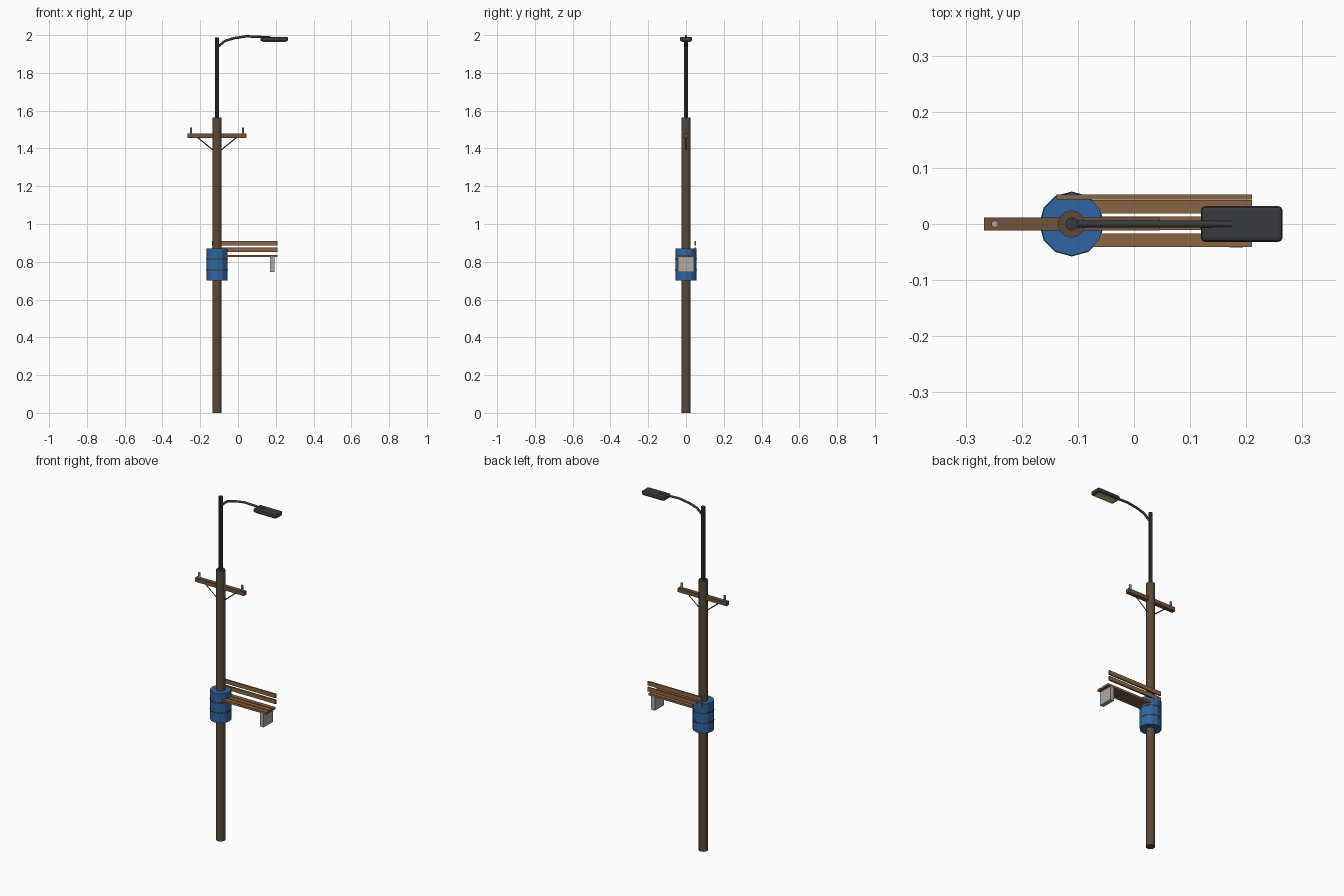
import bpy, math
from mathutils import Vector

if "Cube" in bpy.data.objects:
    bpy.data.objects.remove(bpy.data.objects["Cube"])

PX = -0.111  # pole axis


def mat(name, r, g, b):
    m = bpy.data.materials.new(name)
    m.diffuse_color = (r, g, b, 1)
    m.use_nodes = True
    m.node_tree.nodes["Principled BSDF"].inputs["Base Color"].default_value = m.diffuse_color
    return m


pole_wood = mat("pole_wood", 0.105, 0.066, 0.04)
arm_wood = mat("arm_wood", 0.16, 0.09, 0.045)
bench_wood = mat("bench_wood", 0.26, 0.13, 0.055)
blue = mat("blue_paint", 0.03, 0.13, 0.36)
dark = mat("dark_metal", 0.04, 0.044, 0.05)
lens_mat = mat("lamp_lens", 0.6, 0.5, 0.28)
concrete = mat("concrete", 0.42, 0.41, 0.38)


def finish(name, m):
    ob = bpy.context.object
    ob.name = name
    if m:
        ob.data.materials.append(m)
    return ob


def box(name, x, y, z, m, bevel=0):
    """Box from (min, max) ranges."""
    bpy.ops.mesh.primitive_cube_add(size=1, location=[(a + b) / 2 for a, b in (x, y, z)])
    ob = finish(name, m)
    ob.scale = [b - a for a, b in (x, y, z)]
    bpy.ops.object.transform_apply(location=False, rotation=False, scale=True)
    if bevel:
        mod = ob.modifiers.new("bevel", "BEVEL")
        mod.width, mod.segments = bevel, 2
    return ob


def cyl(name, x, z0, z1, r, sides, m):
    bpy.ops.mesh.primitive_cylinder_add(vertices=sides, radius=r, depth=z1 - z0,
                                        location=(x, 0, (z0 + z1) / 2))
    return finish(name, m)


def tube(name, pts, r, m, res=2):
    cu = bpy.data.curves.new(name, "CURVE")
    cu.dimensions = "3D"
    cu.bevel_depth, cu.bevel_resolution, cu.use_fill_caps = r, res, True
    sp = cu.splines.new("POLY")
    sp.points.add(len(pts) - 1)
    for p, (x, z) in zip(sp.points, pts):
        p.co = (x, 0, z, 1)
    cu.materials.append(m)
    ob = bpy.data.objects.new(name, cu)
    bpy.context.collection.objects.link(ob)
    return ob


# Poles
cyl("wood_pole", PX, 0, 1.565, 0.0245, 12, pole_wood)
cyl("metal_pole", PX, 1.55, 1.988, 0.0115, 10, dark)

# Barrel with two hoops
cyl("barrel", PX, 0.70, 0.87, 0.0565, 12, blue)
for i, z in enumerate((0.757, 0.815)):
    cyl(f"barrel_hoop_{i}", PX, z - 0.003, z + 0.003, 0.0578, 12, dark)

# Crossarm, braces and insulators
box("crossarm", (-0.267, 0.045), (-0.0115, 0.0115), (1.456, 1.479), arm_wood)
for side, s in (("left", -1), ("right", 1)):
    tube(f"brace_{side}", [(PX + s * 0.022, 1.392), (PX + s * 0.103, 1.458)], 0.003, dark, 0)
    cyl(f"insulator_{side}", PX + s * 0.137, 1.478, 1.51, 0.0065, 6, concrete)

# Bench seat, backrest and legs
for i, y in enumerate((-0.029, 0.001, 0.031)):
    box(f"seat_slat_{i}", (-0.138, 0.21), (y - 0.012, y + 0.012), (0.825, 0.837), bench_wood)
for i, z in enumerate((0.853, 0.887)):
    box(f"back_slat_{i}", (-0.138, 0.21), (0.044, 0.053), (z, z + 0.023), bench_wood)
for i, x in enumerate((-0.122, 0.17)):
    box(f"bench_leg_{i}", (x, x + 0.024), (-0.042, 0.042), (0.747, 0.826), concrete)

# Street lamp arm, head and lens
tube("lamp_arm", [(PX, 1.935), (-0.068, 1.970), (-0.02, 1.984), (0.043, 1.9935),
                  (0.11, 1.991), (0.174, 1.987)], 0.0065, dark)
box("lamp_head", (0.119, 0.265), (-0.032, 0.032), (1.967, 1.991), dark, 0.008)
box("lamp_lens", (0.133, 0.252), (-0.023, 0.023), (1.9645, 1.97), lens_mat)
